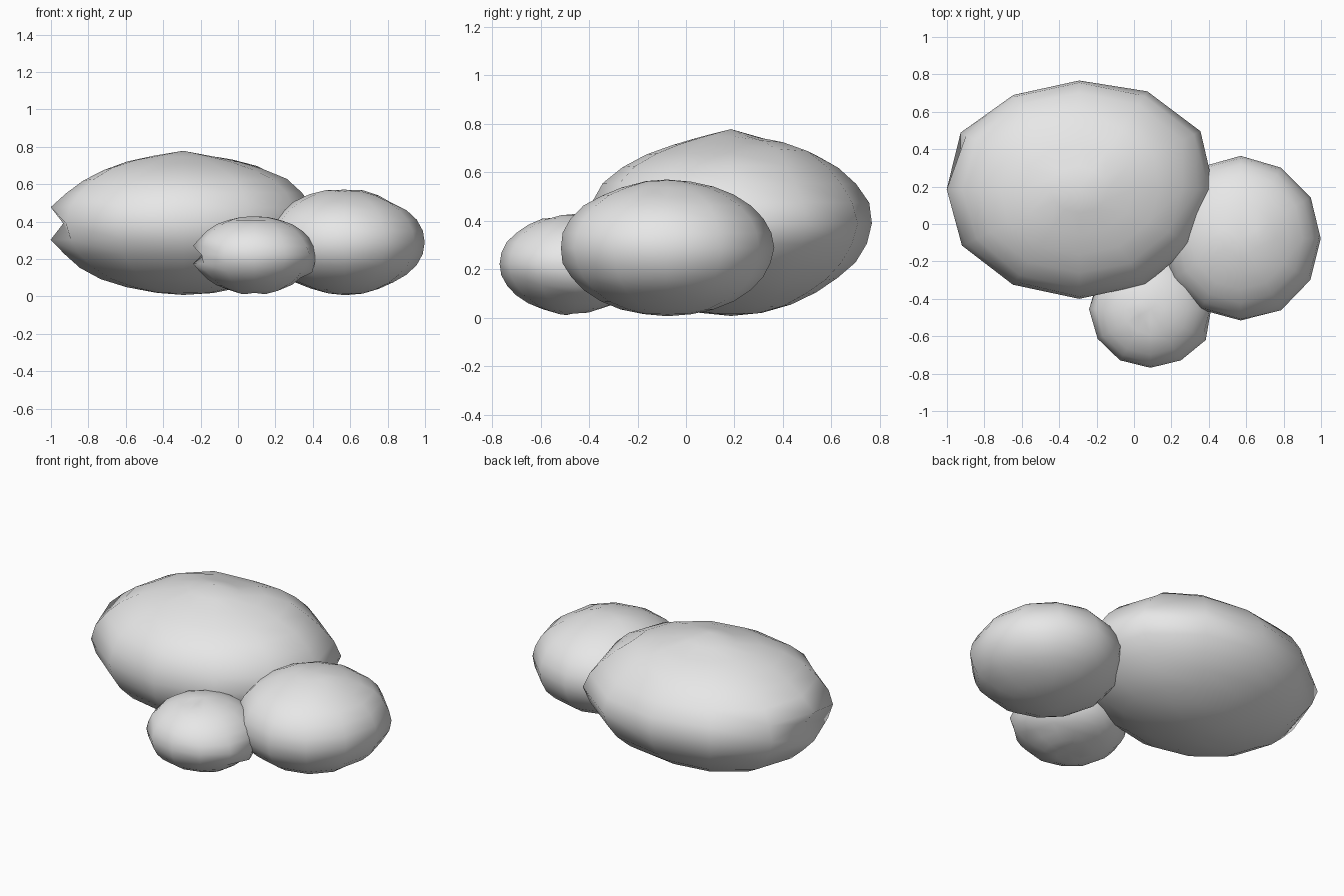
import bpy, bmesh, random
from mathutils import Vector

stone = bpy.data.materials.new("grey stone")
stone.diffuse_color = (0.8, 0.8, 0.8, 1)


def rock(name, center, radii, dents, rings=14, seed=1):
    """Twelve-sided squashed boulder; dents are (direction, width, push)."""
    rng = random.Random(seed)
    bm = bmesh.new()
    bmesh.ops.create_uvsphere(bm, u_segments=12, v_segments=rings, radius=1)
    for v in bm.verts:
        n = v.co.normalized()
        scale = 1 + rng.uniform(-0.006, 0.006)
        for direction, width, push in dents:
            gap = (n - Vector(direction).normalized()).length
            scale += push * max(0, 1 - gap / width)
        v.co = Vector(n[i] * radii[i] * scale + center[i] for i in range(3))
    for f in bm.faces:
        f.smooth = True
    mesh = bpy.data.meshes.new(name)
    bm.to_mesh(mesh)
    bm.free()
    mesh.materials.append(stone)
    ob = bpy.data.objects.new(name, mesh)
    bpy.context.collection.objects.link(ob)
    return ob


# Large boulder: notched left tip, peaked top, raised ridge at the back right
rock("large_boulder", (-0.293, 0.185, 0.39), (0.705, 0.585, 0.38), [
    ((-1, 0, 0), 0.2, -0.09), ((-1, 0, 0.22), 0.2, 0.03), ((-1, 0, -0.22), 0.2, 0.03),
    ((-0.87, 0.5, 0), 0.4, 0.04), ((0.87, 0.5, 0), 0.4, 0.06),
    ((-0.87, -0.5, 0), 0.4, 0.03), ((1, 0, 0), 0.3, 0.025),
    ((0.5, 0.87, 0), 0.35, 0.03),
    ((0.45, 0.4, 0.8), 0.3, 0.06), ((0, 0, 1), 0.22, 0.055),
    ((0, 0, 1), 0.8, -0.03),
    ((0, -0.55, 0.83), 0.55, -0.05), ((0.5, -0.2, 0.83), 0.4, -0.04),
    ((-0.7, 0.1, 0.7), 0.45, -0.05), ((0, 0.4, 0.91), 0.4, -0.05),
    ((0, 0.75, 0.66), 0.5, -0.04), ((0, 0.75, -0.66), 0.6, -0.05)], seed=3)

# Medium boulder: flattened shoulder on top
rock("medium_boulder", (0.57, -0.078, 0.288), (0.43, 0.44, 0.28), [
    ((-0.3, 0, 0.95), 0.35, 0.03), ((0.25, 0, 0.97), 0.3, 0.02),
    ((0.6, 0, 0.75), 0.35, -0.05), ((0, -0.5, 0.86), 0.35, -0.02),
    ((0.6, 0, -0.75), 0.4, -0.03), ((-0.5, 0, -0.85), 0.4, -0.04)], seed=5)

# Small boulder: rough left and right sides, pitted top and bottom
rock("small_boulder", (0.088, -0.455, 0.222), (0.325, 0.315, 0.207), [
    ((-1, 0, 0), 0.22, -0.18), ((-1, 0, 0.25), 0.2, 0.04), ((-1, 0, -0.25), 0.2, 0.04),
    ((-0.1, -0.22, 0.97), 0.2, -0.09), ((0, 0, -1), 0.2, -0.1),
    ((0.25, -0.2, -0.95), 0.22, 0.07), ((-0.2, -0.2, -0.97), 0.22, 0.06),
    ((0, 0.45, -0.9), 0.4, -0.08),
    ((0.87, -0.5, 0), 0.35, 0.05), ((0.95, 0, -0.4), 0.25, 0.06),
    ((0.75, 0, -0.66), 0.25, -0.04)], seed=8)
